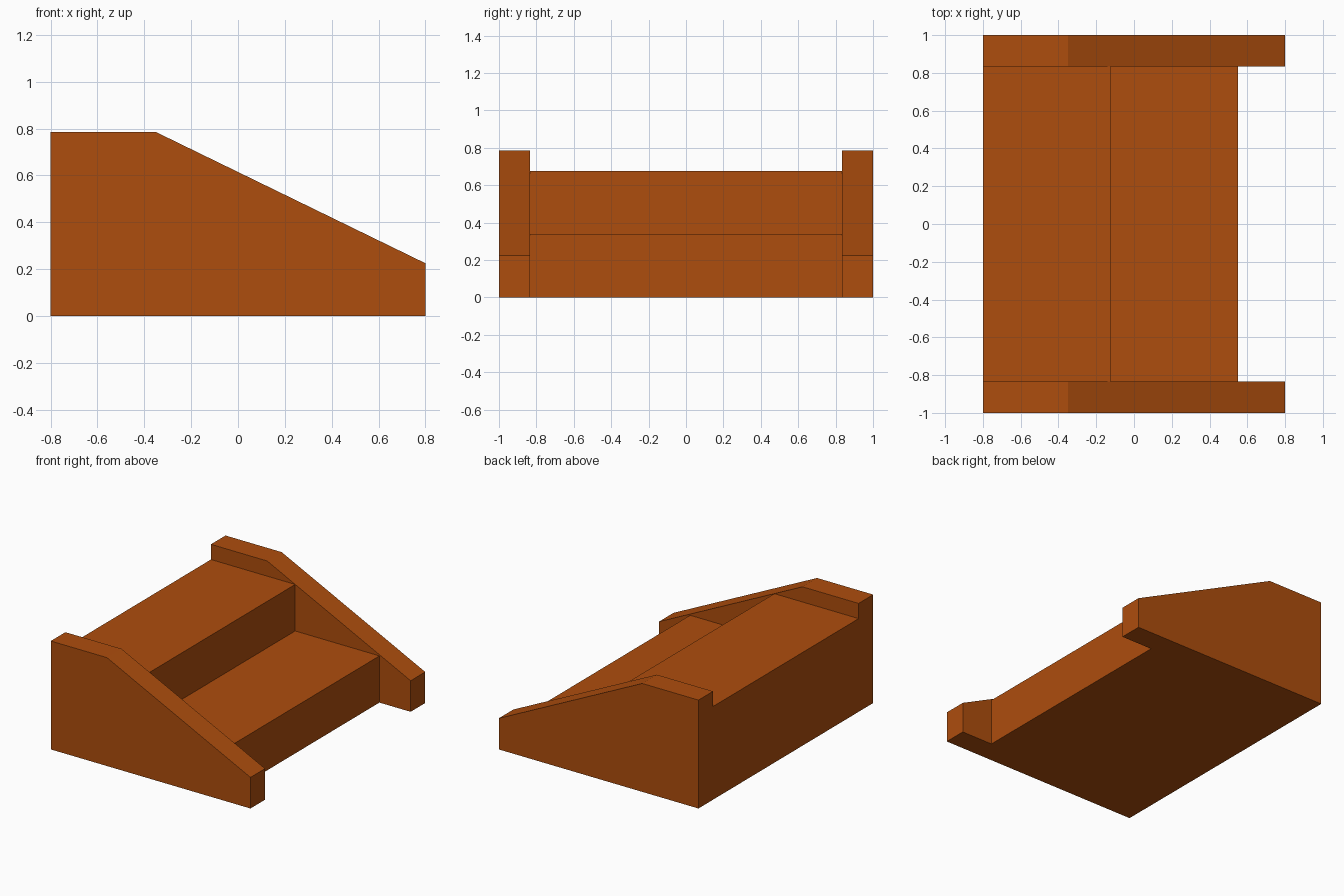
import bpy
import bmesh
from mathutils import Vector

if "Cube" in bpy.data.objects:
    bpy.data.objects.remove(bpy.data.objects["Cube"])

wood = bpy.data.materials.new("orange brown wood")
wood.diffuse_color = (0.42, 0.075, 0.004, 1.0)
wood.use_nodes = True
wood.node_tree.nodes["Principled BSDF"].inputs["Base Color"].default_value = wood.diffuse_color


def extrude_profile(name, profile, y0, y1):
    """Extrude an XZ outline along y into a closed solid."""
    bm = bmesh.new()
    face = bm.faces.new([bm.verts.new((x, y0, z)) for x, z in profile])
    ext = bmesh.ops.extrude_face_region(bm, geom=[face])
    verts = [g for g in ext["geom"] if isinstance(g, bmesh.types.BMVert)]
    bmesh.ops.translate(bm, verts=verts, vec=Vector((0, y1 - y0, 0)))
    bmesh.ops.recalc_face_normals(bm, faces=bm.faces)
    mesh = bpy.data.meshes.new(name)
    bm.to_mesh(mesh)
    bm.free()
    mesh.materials.append(wood)
    obj = bpy.data.objects.new(name, mesh)
    bpy.context.collection.objects.link(obj)
    return obj


def rect(x0, x1, z0, z1):
    return [(x0, z0), (x1, z0), (x1, z1), (x0, z1)]


BACK, INNER = -0.8, 0.833

# Sloping side walls
wall = [(BACK, 0), (0.8, 0), (0.8, 0.225), (-0.35, 0.785), (BACK, 0.785)]
extrude_profile("front_side_wall", wall, -1.0, -INNER)
extrude_profile("back_side_wall", wall, INNER, 1.0)

# Two stacked steps between the walls
extrude_profile("lower_step", rect(BACK, 0.55, 0, 0.338), -INNER, INNER)
extrude_profile("upper_step", rect(BACK, -0.125, 0.338, 0.675), -INNER, INNER)
